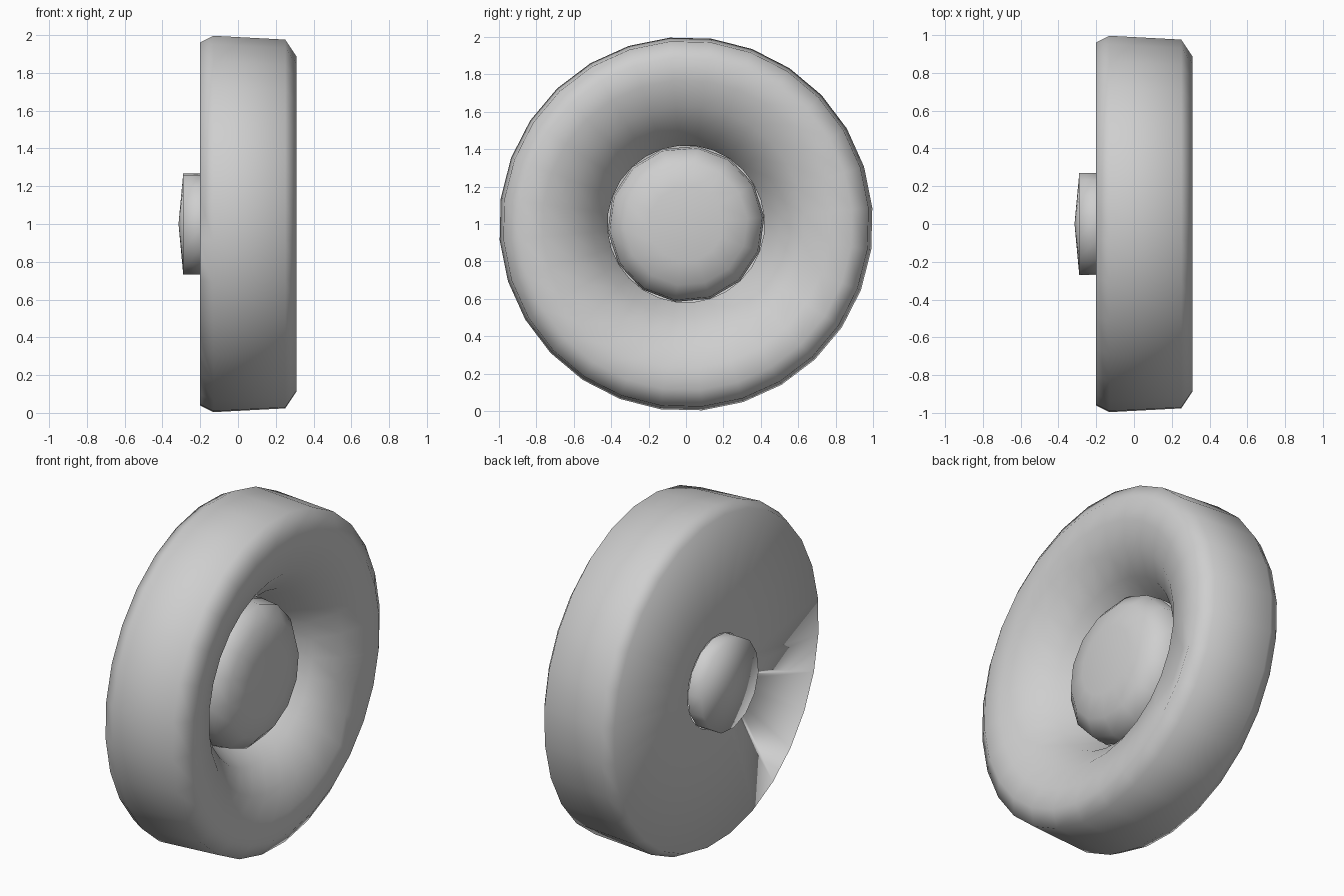
import bpy, bmesh
from math import sin, cos, radians, tau

cube = bpy.data.objects.get("Cube")
if cube:
    bpy.data.objects.remove(cube, do_unlink=True)

GREY = (0.62, 0.62, 0.62, 1)
mat = bpy.data.materials.new("plain_grey")
mat.use_nodes = True
mat.diffuse_color = GREY
bsdf = mat.node_tree.nodes["Principled BSDF"]
bsdf.inputs["Base Color"].default_value = GREY
bsdf.inputs["Roughness"].default_value = 0.7


def lathe(profile, sides, start=radians(5)):
    """Turn (x, radius) points around the axle; returns the bmesh and its rings."""
    bm = bmesh.new()
    rings = []
    for x, r in profile:
        if r == 0:
            rings.append([bm.verts.new((x, 0, 1))] * sides)
        else:
            angles = [start + tau * k / sides for k in range(sides)]
            rings.append([bm.verts.new((x, r * cos(a), 1 + r * sin(a))) for a in angles])
    for a, b in zip(rings, rings[1:]):
        for k in range(sides):
            n = (k + 1) % sides
            corners = [a[k], a[n], b[n], b[k]]
            bm.faces.new(list(dict.fromkeys(corners)))
    return bm, rings


def finish(bm, name):
    mesh = bpy.data.meshes.new(name)
    bm.to_mesh(mesh)
    bm.free()
    mesh.materials.append(mat)
    for p in mesh.polygons:
        p.use_smooth = True
    obj = bpy.data.objects.new(name, mesh)
    bpy.context.collection.objects.link(obj)
    return obj


# Tyre: flat inner side, rounded tread, dished outer side
SIDES = 28
tyre, rings = lathe([(-0.2, 0.27), (-0.2, 0.965), (-0.13, 1.0), (0.25, 0.98),
                     (0.31, 0.89), (0.3, 0.77), (0.25, 0.63), (0.14, 0.5),
                     (0.0, 0.42)], SIDES)
bmesh.ops.recalc_face_normals(tyre, faces=tyre.faces)
for f in tyre.faces:
    f.normal_update()
if rings[0][0].link_faces and sum(f.normal.x for f in tyre.faces if f.calc_center_median().x < -0.19) > 0:
    bmesh.ops.reverse_faces(tyre, faces=tyre.faces)

# Reversed wedge on the inner side
wedge = [f for f in tyre.faces for k in range(14, 18)
         if rings[0][k] in f.verts and rings[0][k + 1] in f.verts]
bmesh.ops.reverse_faces(tyre, faces=wedge)

# Small dent in the outer shoulder
for k in (SIDES - 2, SIDES - 3):
    rings[5][k].co.x -= 0.04
finish(tyre, "tyre")

# Outer hub cap, sitting in the dish
hub, _ = lathe([(0.0, 0.42), (0.1, 0.41), (0.17, 0.33), (0.2, 0.2), (0.2, 0)], 14)
bmesh.ops.recalc_face_normals(hub, faces=hub.faces)
finish(hub, "hub_cap")

# Inner axle boss, a short drum with a shallow domed end
boss, _ = lathe([(-0.2, 0.27), (-0.29, 0.27), (-0.315, 0)], 14)
bmesh.ops.recalc_face_normals(boss, faces=boss.faces)
finish(boss, "axle_boss")
